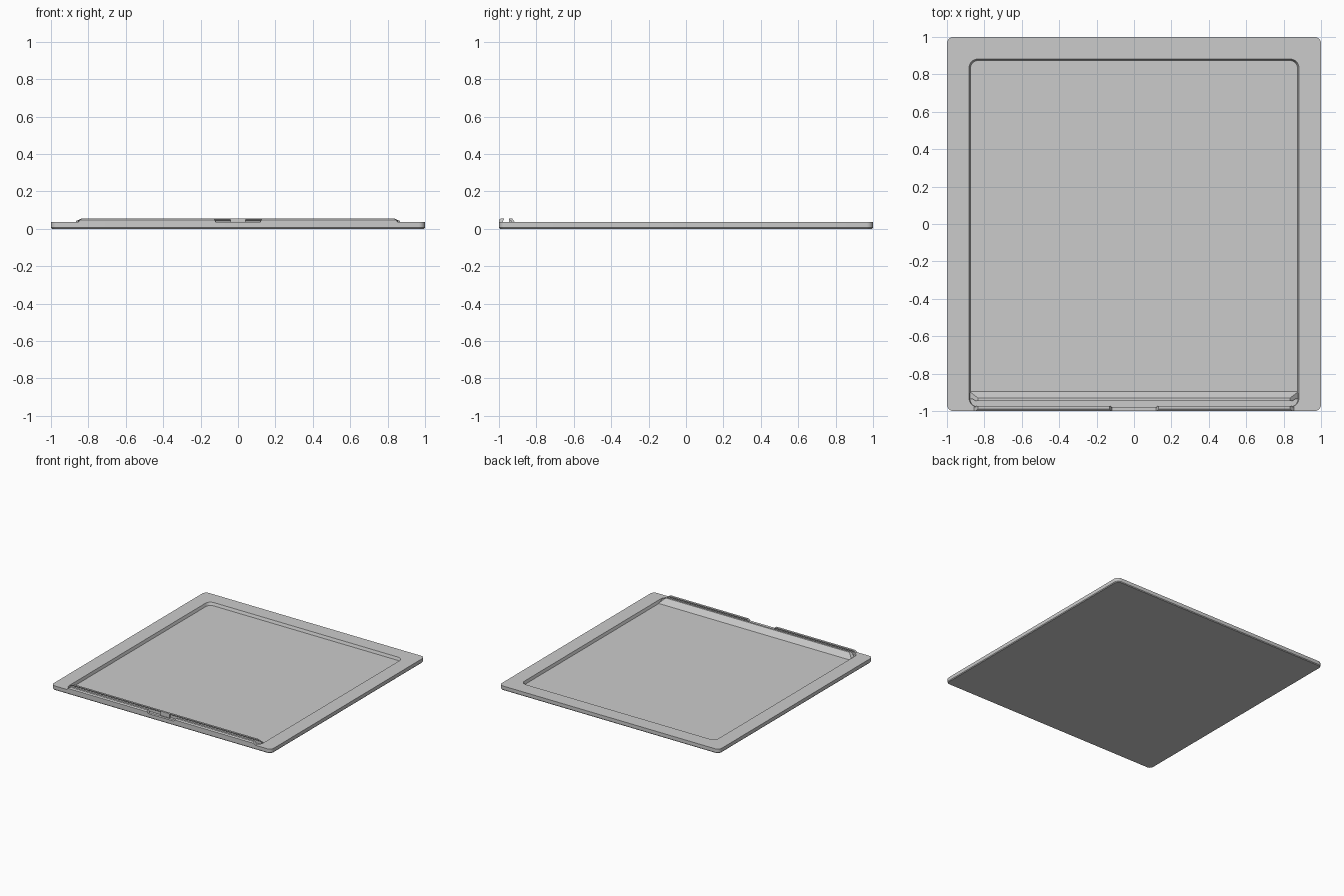
import bpy, bmesh, math

cube = bpy.data.objects.get("Cube")
if cube:
    bpy.data.objects.remove(cube, do_unlink=True)

grey = bpy.data.materials.new("light_grey")
grey.use_nodes = True
grey.diffuse_color = (0.6, 0.6, 0.6, 1)
grey.node_tree.nodes["Principled BSDF"].inputs["Base Color"].default_value = (0.6, 0.6, 0.6, 1)


def finish(name, bm):
    bmesh.ops.recalc_face_normals(bm, faces=bm.faces)
    mesh = bpy.data.meshes.new(name)
    bm.to_mesh(mesh)
    bm.free()
    mesh.materials.append(grey)
    obj = bpy.data.objects.new(name, mesh)
    bpy.context.collection.objects.link(obj)
    return obj


def rounded_rect(bm, half_x, y0, y1, radius, z, steps=5):
    """Closed loop of vertices around a rectangle with rounded corners."""
    corners = [(1, y1 - radius), (-1, y1 - radius), (-1, y0 + radius), (1, y0 + radius)]
    loop = []
    for i, (side, cy) in enumerate(corners):
        for k in range(steps + 1):
            a = math.pi / 2 * (i + k / steps)
            loop.append(bm.verts.new((side * (half_x - radius) + radius * math.cos(a),
                                      cy + radius * math.sin(a), z)))
    return loop


def rail(name, profile, ends):
    """Extrude a (y, z) profile along x; ends gives the left and right x for a height."""
    bm = bmesh.new()
    rings = [[bm.verts.new((ends(z)[i], y, z)) for y, z in profile] for i in (0, 1)]
    for ring in rings:
        bm.faces.new(ring)
    n = len(profile)
    for i in range(n):
        j = (i + 1) % n
        bm.faces.new((rings[0][i], rings[0][j], rings[1][j], rings[1][i]))
    return finish(name, bm)


def taper(z, low, high):
    """Half length that shrinks above the frame surface."""
    t = min(max((z - RIM) / (TOP - RIM), 0), 1)
    return low + (high - low) * t


RIM, TOP, FLOOR = 0.035, 0.055, 0.012

# Tray: chamfered underside, outer wall, frame and recessed floor
bm = bmesh.new()
loops = [
    rounded_rect(bm, 0.995, -0.995, 0.995, 0.03, 0),
    rounded_rect(bm, 1, -1, 1, 0.035, 0.006),
    rounded_rect(bm, 1, -1, 1, 0.035, RIM),
    rounded_rect(bm, 0.882, -0.978, 0.882, 0.045, RIM),
    rounded_rect(bm, 0.874, -0.978, 0.874, 0.04, FLOOR),
]
bm.faces.new(loops[0])
bm.faces.new(loops[-1])
for low, high in zip(loops, loops[1:]):
    for i in range(len(low)):
        j = (i + 1) % len(low)
        bm.faces.new((low[i], low[j], high[j], high[i]))
tray = finish("tray", bm)
bpy.ops.object.select_all(action="DESELECT")
tray.select_set(True)
bpy.context.view_layer.objects.active = tray
bpy.ops.object.shade_smooth_by_angle(angle=math.radians(25))

# Ramp rising from the floor to an overhanging hook along the front channel
rail("ramp_hook",
     [(-0.895, 0.01), (-0.93, TOP), (-0.946, TOP), (-0.946, 0.05), (-0.935, 0.042),
      (-0.935, 0.02), (-0.985, 0.02), (-0.985, 0.01)],
     lambda z: (-taper(z, 0.88, 0.835), taper(z, 0.88, 0.835)))

# Small stop filling the middle of the hook
rail("centre_stop",
     [(-0.947, 0.015), (-0.947, 0.054), (-0.932, 0.054), (-0.932, 0.015)],
     lambda z: (-0.04, 0.04))

# Two front lips with a finger gap between them
for side, name in ((-1, "front_lip_right"), (1, "front_lip_left")):
    rail(name,
         [(-1, 0.03), (-1, 0.047), (-0.99, TOP), (-0.972, TOP), (-0.972, 0.05),
          (-0.979, 0.043), (-0.979, 0.03)],
         lambda z, s=side: (s * taper(z, 0.115, 0.13), s * taper(z, 0.86, 0.835)))
